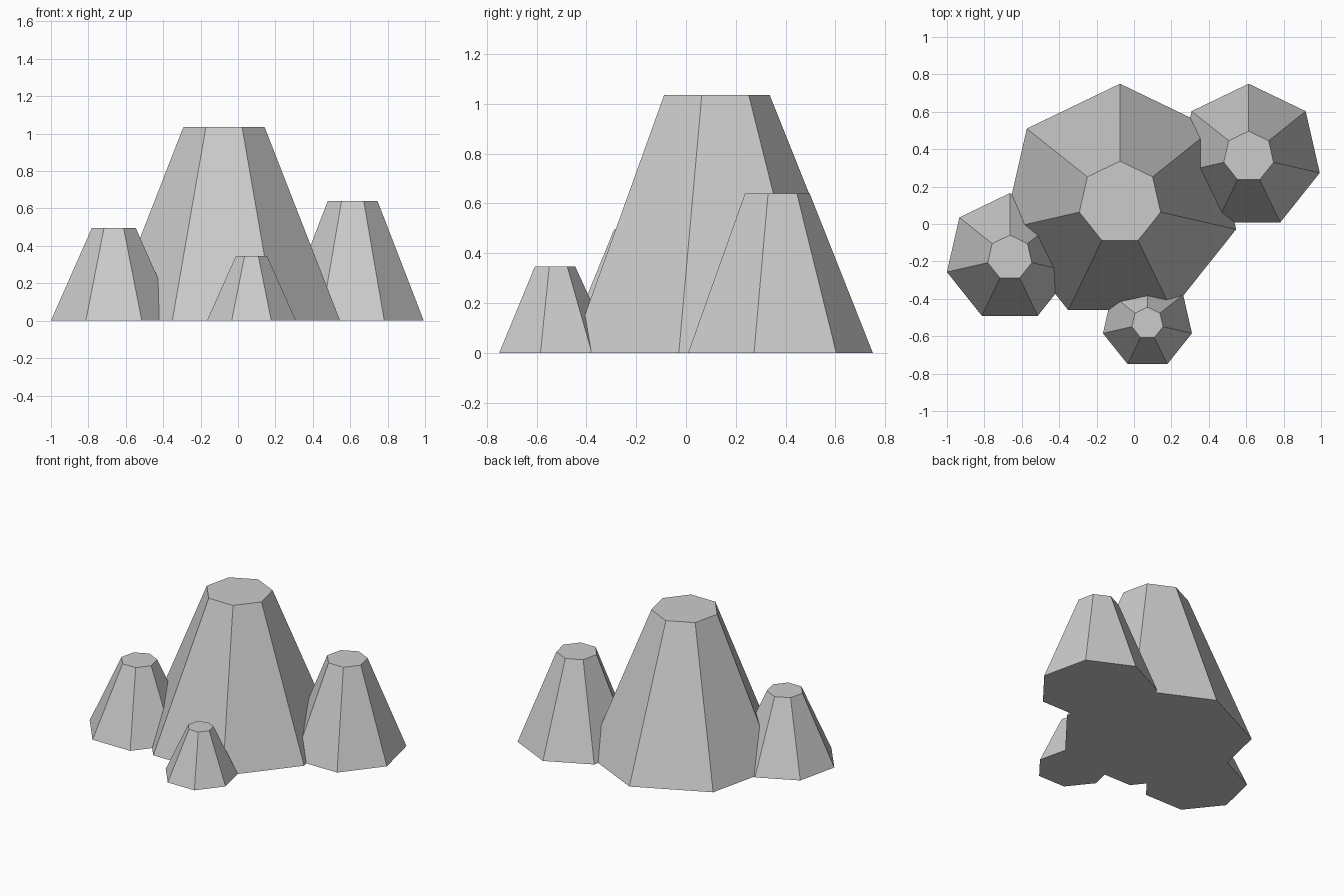
import bpy
import bmesh

if "Cube" in bpy.data.objects:
    bpy.data.objects.remove(bpy.data.objects["Cube"])

TAPER = 0.35  # top radius / base radius


def peak(name, x, y, radius, height):
    """Seven-sided truncated cone standing on z = 0, one corner facing +y."""
    bpy.ops.mesh.primitive_cone_add(
        vertices=7, radius1=radius, radius2=radius * TAPER, depth=height,
        location=(x, y, height / 2))
    obj = bpy.context.object
    obj.name = name
    bpy.ops.object.transform_apply(location=True, rotation=False, scale=True)
    return obj


# Large central peak
rock = peak("rock_cluster", -0.075, 0.113, 0.637, 1.035)

# Smaller peaks leaning into its sides
small_peaks = [
    peak("right_peak", 0.613, 0.36, 0.39, 0.64),
    peak("left_peak", -0.664, -0.18, 0.345, 0.495),
    peak("front_peak", 0.072, -0.53, 0.244, 0.346),
]

# Merge everything into one solid rock
bpy.context.view_layer.objects.active = rock
for other in small_peaks:
    mod = rock.modifiers.new("merge", 'BOOLEAN')
    mod.operation = 'UNION'
    mod.solver = 'EXACT'
    mod.object = other
    bpy.ops.object.modifier_apply(modifier=mod.name)
    bpy.data.objects.remove(other, do_unlink=True)

# Clean flat faces
bm = bmesh.new()
bm.from_mesh(rock.data)
bmesh.ops.remove_doubles(bm, verts=bm.verts, dist=1e-4)
bmesh.ops.dissolve_limit(bm, angle_limit=0.01, verts=bm.verts, edges=bm.edges)
bmesh.ops.recalc_face_normals(bm, faces=bm.faces)
for f in bm.faces:
    f.smooth = False
bm.to_mesh(rock.data)
bm.free()
